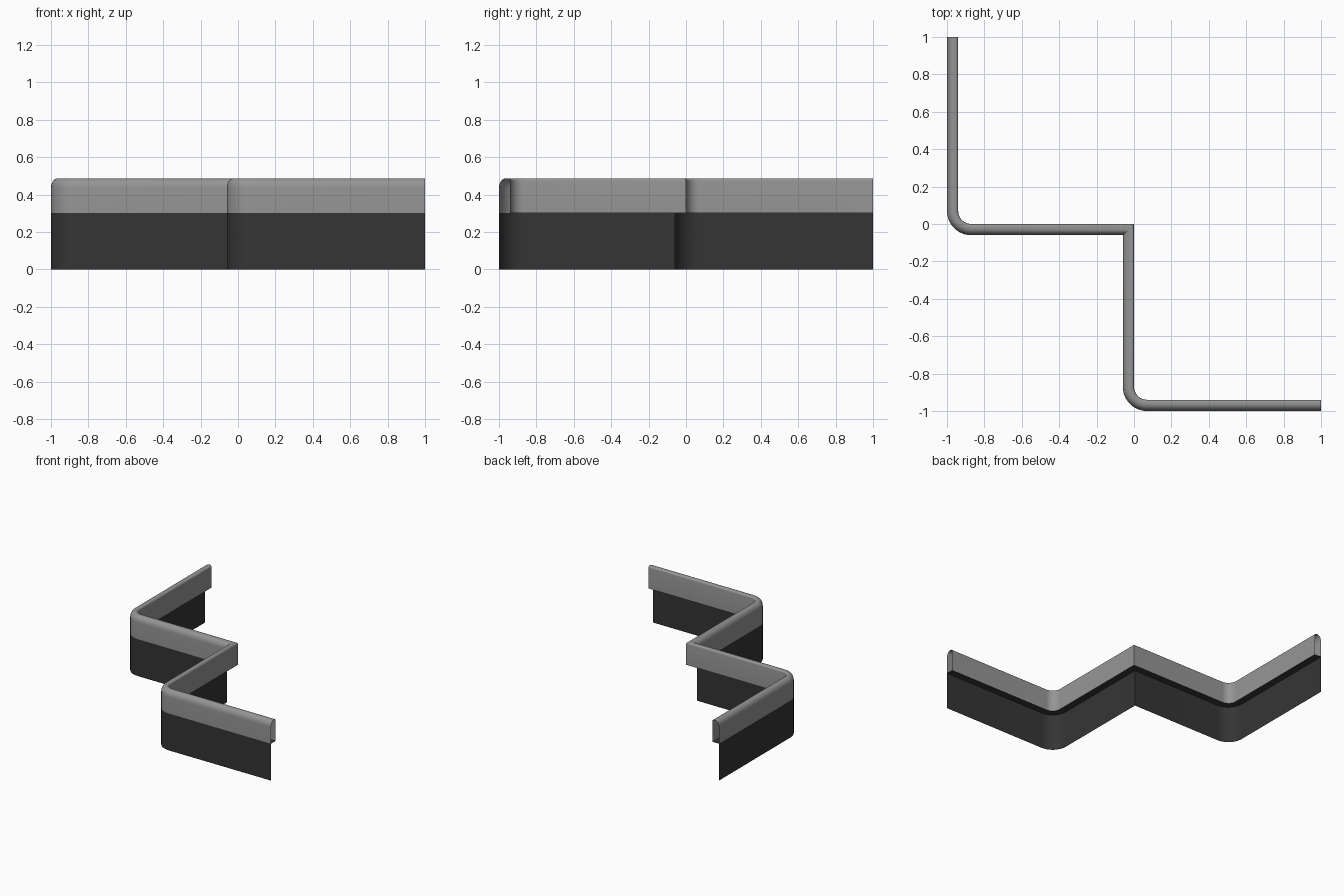
import bpy, bmesh, math

if "Cube" in bpy.data.objects:
    bpy.data.objects.remove(bpy.data.objects["Cube"])

TH, SPLIT, TOP = 0.06, 0.303, 0.487   # cap thickness, cap underside, cap top
R = 0.13                              # plan radius of the rounded corners


def material(name, v):
    m = bpy.data.materials.new(name)
    m.diffuse_color = (v, v, v, 1)
    m.use_nodes = True
    m.node_tree.nodes["Principled BSDF"].inputs["Base Color"].default_value = m.diffuse_color
    return m


light = material("light grey", 0.30)
dark = material("dark grey", 0.035)


def bend(cx, cy, n=10):
    # rounded corner: outer-face point plus the inward direction
    out = []
    for i in range(n + 1):
        a = math.pi + i / n * math.pi / 2
        c, s = math.cos(a), math.sin(a)
        out.append((cx + R * c, cy + R * s, -c, -s))
    return out


# Plan of the outer face, as x, y and inward offset direction
path = [(-1, 1, 1, 0)] + bend(-1 + R, -TH + R)
path += [(-TH, -TH, 1, 1)] + bend(-TH + R, -1 + R) + [(1, -1, 0, 1)]


def arc(cx, cz, rx, rz, a0, a1, n):
    return [(cx + rx * math.cos(math.radians(a0 + (a1 - a0) * i / n)),
             cz + rz * math.sin(math.radians(a0 + (a1 - a0) * i / n)))
            for i in range(n + 1)]


def sweep(name, profile, mat):
    bm = bmesh.new()
    rows = [[bm.verts.new((x + dx * o, y + dy * o, z)) for o, z in profile]
            for x, y, dx, dy in path]
    for a, b in zip(rows, rows[1:]):
        for j in range(len(profile) - 1):
            bm.faces.new((a[j], b[j], b[j + 1], a[j + 1]))
    me = bpy.data.meshes.new(name)
    bm.to_mesh(me)
    bm.free()
    me.materials.append(mat)
    ob = bpy.data.objects.new(name, me)
    bpy.context.collection.objects.link(ob)
    bpy.context.view_layer.objects.active = ob
    ob.select_set(True)
    bpy.ops.object.shade_smooth_by_angle(angle=math.radians(35))
    ob.select_set(False)


# Hollow cap: large outer round, small inner round, open at both ends
cap = [(0, SPLIT)] + arc(0.036, TOP - 0.05, 0.036, 0.05, 180, 90, 6)
cap += arc(TH - 0.015, TOP - 0.015, 0.015, 0.015, 90, 0, 4) + [(TH, SPLIT)]
sweep("cap", cap, light)

# Underside ledge of the cap and the thin skirt wall below its outer face
sweep("ledge", [(TH, SPLIT), (0, SPLIT)], dark)
sweep("skirt_wall", [(0, 0), (0, SPLIT)], dark)
